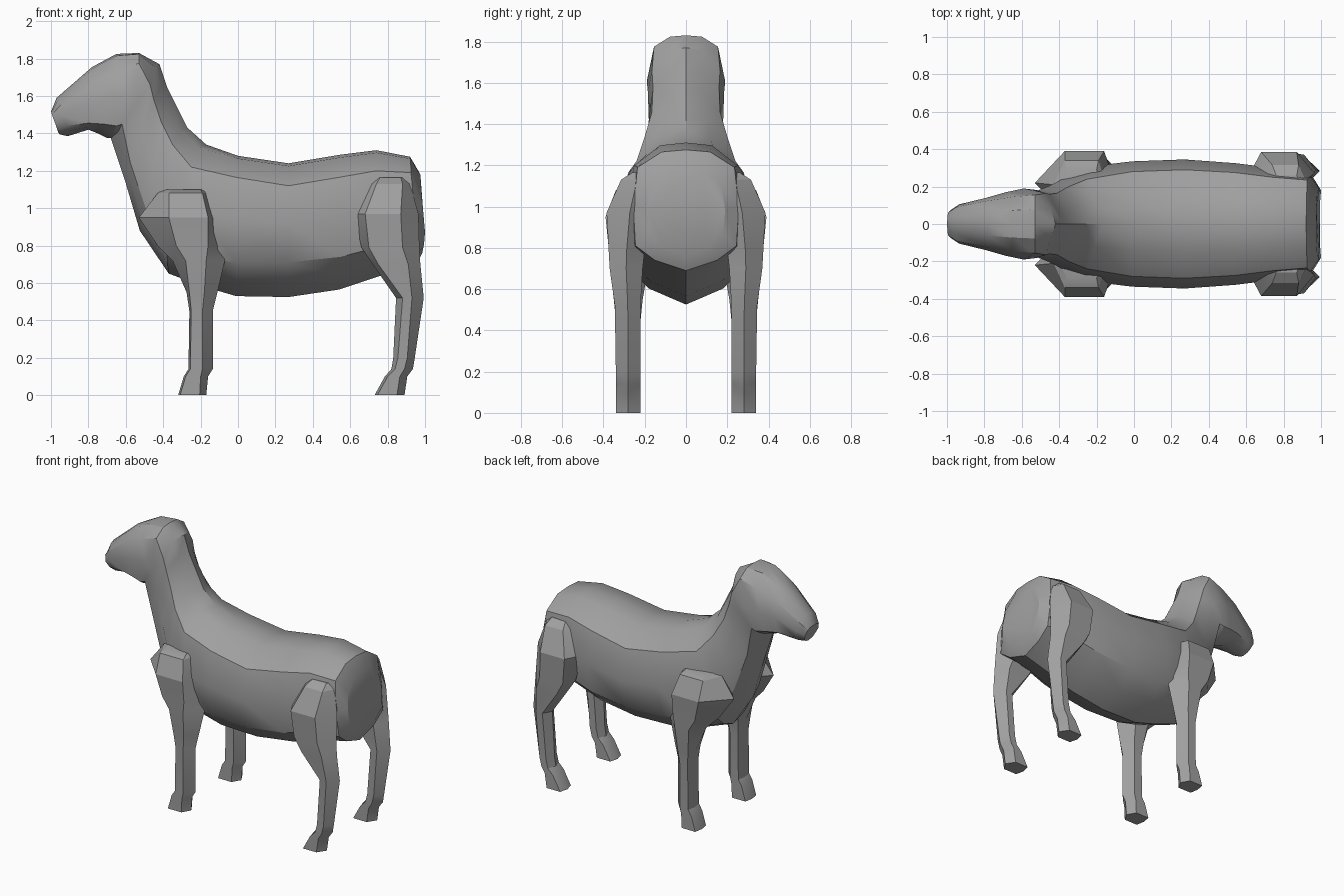
import bpy
import bmesh
import math

default_cube = bpy.data.objects.get("Cube")
if default_cube:
    bpy.data.objects.remove(default_cube, do_unlink=True)

# One plain grey coat
coat = bpy.data.materials.new("grey_coat")
coat.use_nodes = True
coat_colour = (0.35, 0.35, 0.35, 1.0)
coat.diffuse_color = coat_colour
coat.node_tree.nodes["Principled BSDF"].inputs["Base Color"].default_value = coat_colour


def finish(name, mesh_builder, smooth_angle):
    """Turn a bmesh into a named, shaded object."""
    bmesh.ops.recalc_face_normals(mesh_builder, faces=mesh_builder.faces)
    mesh = bpy.data.meshes.new(name)
    mesh_builder.to_mesh(mesh)
    mesh_builder.free()
    mesh.materials.append(coat)
    part = bpy.data.objects.new(name, mesh)
    bpy.context.collection.objects.link(part)
    bpy.ops.object.select_all(action="DESELECT")
    part.select_set(True)
    bpy.context.view_layer.objects.active = part
    bpy.ops.object.shade_smooth_by_angle(angle=math.radians(smooth_angle))


def loft(rings):
    """Skin a row of equal rings and close both ends."""
    builder = bmesh.new()
    loops = [[builder.verts.new(point) for point in ring] for ring in rings]
    count = len(loops[0])
    for first, second in zip(loops, loops[1:]):
        for i in range(count):
            j = (i + 1) % count
            builder.faces.new((first[i], first[j], second[j], second[i]))
    builder.faces.new(loops[0])
    builder.faces.new(loops[-1])
    return builder


def blend(start, end, amount):
    """Point part of the way between two profile points (x, y, z)."""
    return [a + (b - a) * amount for a, b in zip(start, end)]


def body_ring(top, upper, lower, bottom, side_width):
    """Symmetric cross-section: ridge, crown, back edge, flank, belly edge, keel."""
    ridge = (top[0], 0, top[1])
    keel = (bottom[0], 0, bottom[1])
    back = (upper[0], upper[2], upper[1])
    belly = (lower[0], lower[2], lower[1])
    crown = blend(ridge, back, 0.5)
    crown[2] = blend(ridge, back, 0.12)[2]
    flank = blend(back, belly, 0.5)
    flank[1] = side_width
    under = blend(keel, belly, 0.62)
    under[2] = blend(keel, belly, 0.42)[2]
    half = [crown, back, flank, belly, under]
    mirrored = [(x, -y, z) for x, y, z in reversed(half)]
    return [ridge] + half + [keel] + mirrored


# Rump to chest: ridge (x, z), back edge (x, z, y), belly edge (x, z, y), keel (x, z), flank y
trunk = [
    ((.97, 1.19), (.98, 1.1, .17), (1, .87, .18), (.985, .76), .19),
    ((.92, 1.275), (.925, 1.19, .235), (.96, .81, .245), (.95, .69), .255),
    ((.74, 1.31), (.74, 1.2, .25), (.74, .79, .26), (.75, .635), .3),
    ((.54, 1.285), (.54, 1.165, .275), (.55, .74, .28), (.54, .565), .325),
    ((.27, 1.24), (.27, 1.12, .29), (.27, .71, .29), (.27, .525), .345),
    ((0, 1.28), (-.01, 1.165, .28), (-.01, .715, .28), (-.01, .53), .335),
    ((-.17, 1.34), (-.25, 1.22, .24), (-.18, .72, .25), (-.18, .58), .31),
    ((-.27, 1.43), (-.35, 1.34, .2), (-.38, .76, .19), (-.37, .65), .25),
]
neck = [
    ((-.34, 1.57), (-.41, 1.46, .165), (-.49, .99, .16), (-.525, .88), .205),
    ((-.38, 1.65), (-.45, 1.58, .16), (-.575, 1.24, .14), (-.605, 1.15), .18),
    ((-.42, 1.77), (-.47, 1.66, .165), (-.62, 1.45, .155), (-.68, 1.375), .185),
]
head = [
    ((-.53, 1.83), (-.53, 1.775, .155), (-.65, 1.44, .16), (-.7, 1.375), .19),
    ((-.65, 1.825), (-.65, 1.735, .145), (-.72, 1.45, .145), (-.75, 1.4), .17),
    ((-.78, 1.755), (-.78, 1.675, .125), (-.8, 1.455, .125), (-.8, 1.42), .14),
    ((-.97, 1.59), (-.95, 1.55, .09), (-.92, 1.44, .09), (-.91, 1.385), .105),
    ((-1, 1.515), (-.995, 1.5, .06), (-.965, 1.42, .055), (-.955, 1.395), .075),
]
finish("body", loft([body_ring(*row) for row in trunk + neck + head]), 32)

# Leg rows: height, front ridge x, outer face x start and end, rear ridge x, inner y, outer y
front_leg = [
    (0, -.32, -.31, -.205, -.17, .22, .34),
    (.1, -.29, -.28, -.2, -.16, .22, .34),
    (.14, -.265, -.255, -.19, -.135, .22, .34),
    (.45, -.26, -.25, -.19, -.135, .22, .34),
    (.55, -.275, -.26, -.18, -.11, .21, .35),
    (.72, -.35, -.28, -.17, -.07, .18, .37),
    (.8, -.43, -.33, -.16, -.09, .12, .375),
    (.95, -.53, -.37, -.16, -.1, .05, .39),
    (1.08, -.43, -.37, -.19, -.15, .08, .34),
    (1.1, -.4, -.36, -.2, -.16, .1, .29),
]
hind_leg = [
    (0, .73, .745, .85, .89, .22, .34),
    (.1, .785, .8, .865, .905, .22, .34),
    (.14, .82, .84, .89, .935, .22, .34),
    (.2, .83, .855, .905, .945, .22, .34),
    (.52, .845, .88, .93, .993, .22, .345),
    (.7, .72, .75, .91, .975, .21, .37),
    (.79, .66, .7, .88, .97, .2, .375),
    (.97, .62, .68, .87, .965, .16, .385),
    (1.13, .7, .74, .88, .92, .16, .315),
    (1.165, .73, .76, .87, .89, .16, .26),
]


def leg_ring(row, side):
    """Six-sided section with a ridge in front and behind."""
    z, front, start, end, rear, inner, outer = row
    middle = (inner + outer) / 2
    outline = [(front, middle), (start, outer), (end, outer),
               (rear, middle), (end, inner), (start, inner)]
    return [(x, side * y, z) for x, y in outline]


# The animal faces along -x, so each pair mirrors across y
for part_name, rows in (("front_leg", front_leg), ("hind_leg", hind_leg)):
    for side_name, side in (("near", -1), ("far", 1)):
        finish(f"{side_name}_{part_name}",
               loft([leg_ring(row, side) for row in rows]), 25)
